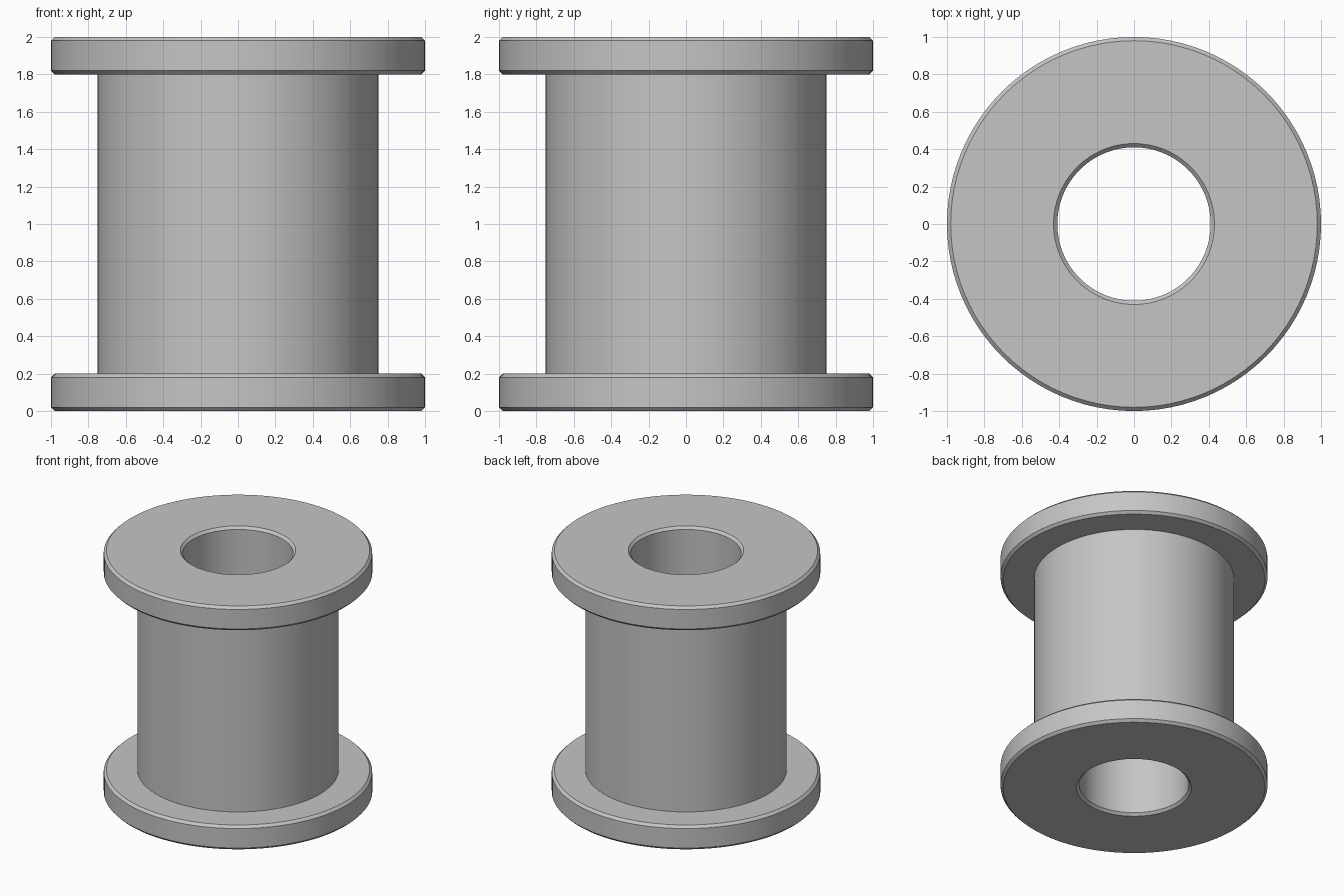
import bpy, bmesh, math

cube = bpy.data.objects.get("Cube")
if cube:
    bpy.data.objects.remove(cube, do_unlink=True)

SEGMENTS = 96
HEIGHT = 2.0
FLANGE_RADIUS, FLANGE_HEIGHT = 1.0, 0.2
BARREL_RADIUS, BORE_RADIUS = 0.75, 0.41
CHAMFER = 0.02

# Single grey finish
grey = bpy.data.materials.new("plain grey")
grey.use_nodes = True
colour = (0.56, 0.56, 0.56, 1)
grey.diffuse_color = colour
grey.node_tree.nodes["Principled BSDF"].inputs["Base Color"].default_value = colour


def lathe(name, profile):
    """Revolve a closed (radius, height) profile around z."""
    bm = bmesh.new()
    rings = []
    for i in range(SEGMENTS):
        a = math.tau * i / SEGMENTS
        rings.append([bm.verts.new((r * math.cos(a), r * math.sin(a), z)) for r, z in profile])
    count = len(profile)
    for i, ring in enumerate(rings):
        after = rings[(i + 1) % SEGMENTS]
        for j in range(count):
            k = (j + 1) % count
            bm.faces.new((ring[j], after[j], after[k], ring[k]))
    bmesh.ops.recalc_face_normals(bm, faces=bm.faces)
    mesh = bpy.data.meshes.new(name)
    bm.to_mesh(mesh)
    bm.free()
    mesh.materials.append(grey)
    obj = bpy.data.objects.new(name, mesh)
    bpy.context.collection.objects.link(obj)
    bpy.ops.object.select_all(action="DESELECT")
    obj.select_set(True)
    bpy.context.view_layer.objects.active = obj
    bpy.ops.object.shade_smooth_by_angle(angle=math.radians(30))
    return obj


# Lower half: chamfered bore mouth, flange with chamfered rims, foot of the barrel
lower = [
    (BORE_RADIUS, CHAMFER),
    (BORE_RADIUS + CHAMFER, 0),
    (FLANGE_RADIUS - CHAMFER, 0),
    (FLANGE_RADIUS, CHAMFER),
    (FLANGE_RADIUS, FLANGE_HEIGHT - CHAMFER),
    (FLANGE_RADIUS - CHAMFER, FLANGE_HEIGHT),
    (BARREL_RADIUS, FLANGE_HEIGHT),
]
# Upper half mirrors the lower one
upper = [(r, HEIGHT - z) for r, z in reversed(lower)]
lathe("flanged_spool", lower + upper)
